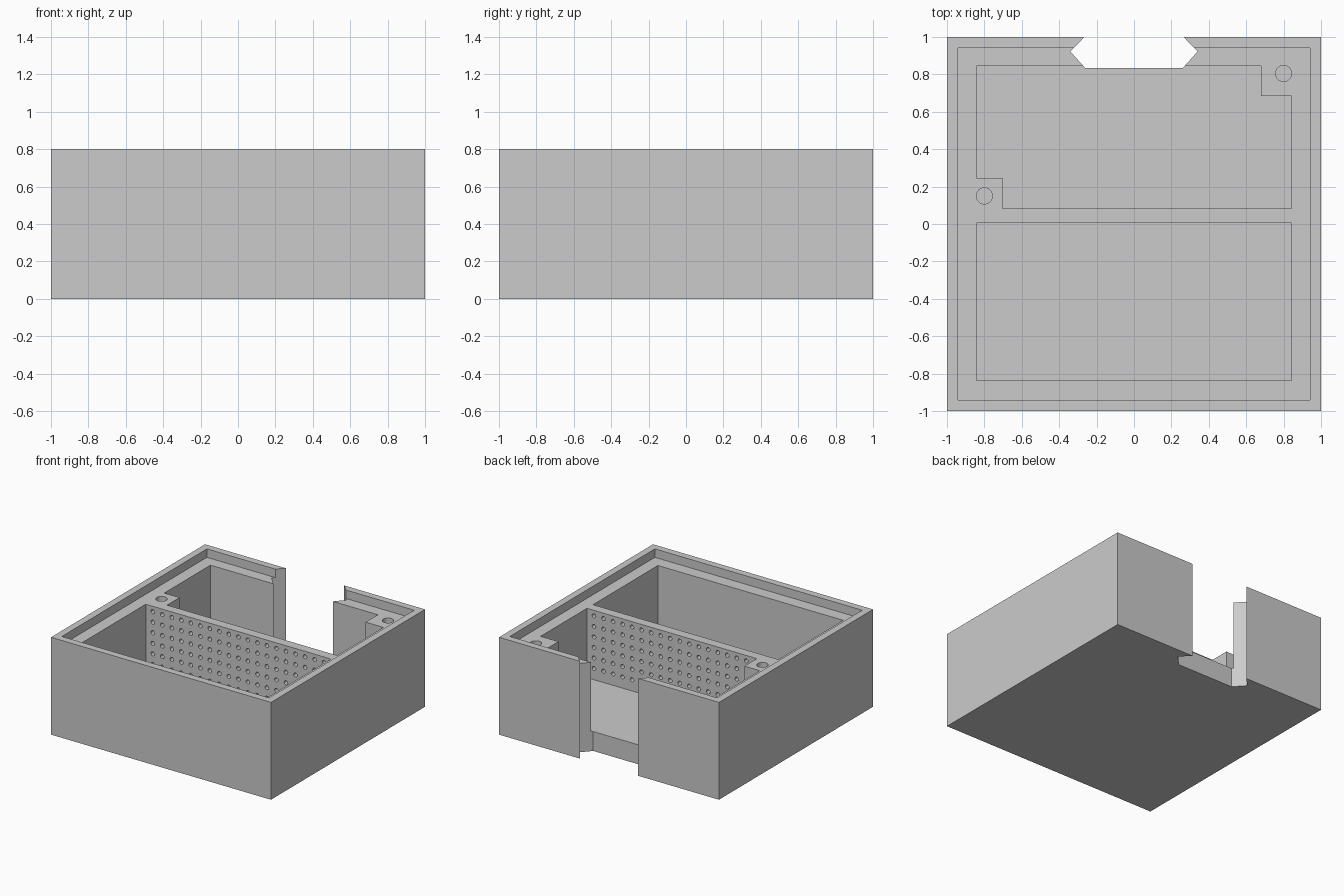
import bpy, bmesh, math

if "Cube" in bpy.data.objects:
    bpy.data.objects.remove(bpy.data.objects["Cube"])

grey = bpy.data.materials.new("plain_grey")
grey.diffuse_color = (0.6, 0.6, 0.6, 1)
grey.use_nodes = True
grey.node_tree.nodes["Principled BSDF"].inputs["Base Color"].default_value = grey.diffuse_color


def make_object(name, bm):
    bmesh.ops.recalc_face_normals(bm, faces=bm.faces)
    mesh = bpy.data.meshes.new(name)
    bm.to_mesh(mesh)
    bm.free()
    mesh.materials.append(grey)
    obj = bpy.data.objects.new(name, mesh)
    bpy.context.collection.objects.link(obj)
    return obj


def prism(name, outline, z0, z1):
    """Extrude a plan outline from z0 up to z1."""
    bm = bmesh.new()
    face = bm.faces.new([bm.verts.new((x, y, z0)) for x, y in outline])
    top = bmesh.ops.extrude_face_region(bm, geom=[face])["geom"]
    bmesh.ops.translate(bm, vec=(0, 0, z1 - z0),
                        verts=[v for v in top if isinstance(v, bmesh.types.BMVert)])
    return make_object(name, bm)


def rect(x0, y0, x1, y1):
    return [(x0, y0), (x1, y0), (x1, y1), (x0, y1)]


def rods(name, centres, radius, length, sides, along_y=False):
    """Separate cylinders joined in one mesh."""
    bm = bmesh.new()
    for c in centres:
        new = bmesh.ops.create_cone(bm, cap_ends=True, segments=sides, radius1=radius,
                                    radius2=radius, depth=length)["verts"]
        for v in new:
            x, y, z = v.co
            v.co = (x, z, y) if along_y else (x, y, z)
        bmesh.ops.translate(bm, vec=c, verts=new)
    return make_object(name, bm)


def cut(target, cutter):
    cutter.hide_render = True
    mod = target.modifiers.new("cut", 'BOOLEAN')
    mod.operation = 'DIFFERENCE'
    mod.solver = 'EXACT'
    mod.object = cutter
    bpy.context.view_layer.objects.active = target
    bpy.ops.object.modifier_apply(modifier=mod.name)
    bpy.data.objects.remove(cutter)


FLOOR, LEDGE, HIGH = 0.16, 0.73, 1.0

# outer box
box = prism("enclosure_box", rect(-1, -1, 1, 1), 0, 0.8)

# recess for a lid
cut(box, prism("lid_recess", rect(-0.942, -0.942, 0.942, 0.942), LEDGE, HIGH))

# front compartment
cut(box, prism("front_compartment", rect(-0.842, -0.838, 0.842, 0.005), FLOOR, HIGH))

# rear compartment, leaving two screw posts in opposite corners
cut(box, prism("rear_compartment", [
    (-0.703, 0.083), (0.842, 0.083), (0.842, 0.685), (0.68, 0.685), (0.68, 0.845),
    (-0.842, 0.845), (-0.842, 0.245), (-0.703, 0.245)], FLOOR, HIGH))

# angled slot through the back wall and floor
half = [(0.26, 0.833), (0.34, 0.922), (0.265, 1.0), (0.265, 1.1)]
cut(box, prism("back_slot", half + [(-x, y) for x, y in reversed(half)], -0.1, HIGH))

# screw holes in the posts
cut(box, rods("screw_holes", [(0.8, 0.805, 0.6), (-0.8, 0.15, 0.6)], 0.043, 0.6, 32))

# ventilation grid through the divider
PITCH = 0.0865
grid = [(PITCH * i, 0.044, 0.685 - PITCH * j) for i in range(-9, 10) for j in range(6)]
cut(box, rods("vent_holes", grid, 0.017, 0.084, 12, along_y=True))

# smooth hole walls, crisp edges elsewhere
bpy.ops.object.select_all(action='DESELECT')
box.select_set(True)
bpy.context.view_layer.objects.active = box
bpy.ops.object.shade_smooth_by_angle(angle=math.radians(35))
